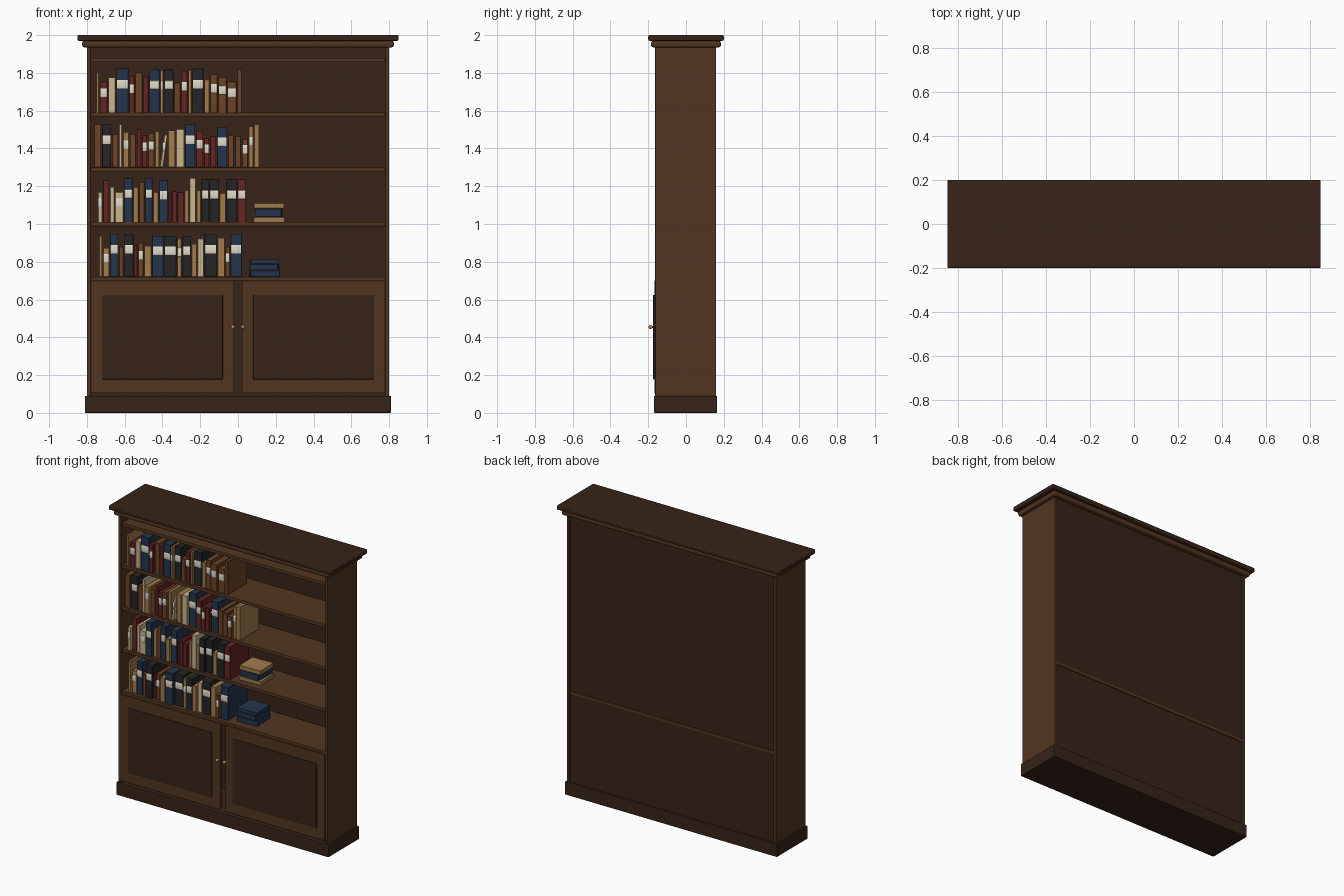
import bpy, math

if "Cube" in bpy.data.objects:
    bpy.data.objects.remove(bpy.data.objects["Cube"])

def mat(name, r, g, b):
    m = bpy.data.materials.new(name)
    m.diffuse_color = (r, g, b, 1)
    m.use_nodes = True
    m.node_tree.nodes["Principled BSDF"].inputs["Base Color"].default_value = m.diffuse_color
    return m

WOOD = mat("wood", 0.085, 0.036, 0.015)
DARK = mat("dark_wood", 0.038, 0.017, 0.009)
BRASS = mat("brass", 0.45, 0.28, 0.1)
LABEL = mat("label", 0.75, 0.7, 0.58)
COVER = {
    "t": mat("tan_cover", 0.36, 0.2, 0.075),
    "m": mat("maroon_cover", 0.13, 0.017, 0.017),
    "c": mat("cream_cover", 0.6, 0.47, 0.27),
    "n": mat("navy_cover", 0.018, 0.035, 0.075),
    "b": mat("brown_cover", 0.15, 0.055, 0.02),
    "k": mat("charcoal_cover", 0.018, 0.018, 0.02),
}

def finish(o, name, m):
    o.name = name
    o.data.materials.append(m)
    return o

def box(name, x, y, z, m, bevel=0.0, seg=2):
    """Box from (min, max) pairs along each axis."""
    bpy.ops.mesh.primitive_cube_add(
        size=1, location=[(a + b) / 2 for a, b in (x, y, z)])
    o = finish(bpy.context.object, name, m)
    o.scale = [b - a for a, b in (x, y, z)]
    bpy.ops.object.transform_apply(location=False, rotation=False, scale=True)
    if bevel:
        mod = o.modifiers.new("edge", 'BEVEL')
        mod.width, mod.segments = bevel, seg
    return o

# Plinth, cornice and crown
box("plinth", (-.81, .81), (-.17, .165), (0, .09), DARK, .004)
box("cornice", (-.825, .825), (-.185, .185), (1.935, 1.97), WOOD, .012, 3)
box("crown", (-.85, .85), (-.2, .2), (1.97, 2.0), DARK, .007, 3)

# Sides and doors, repeated left and right
for s, side in ((-1, "left"), (1, "right")):
    def span(a, b):
        return tuple(sorted((s * a, s * b)))
    box(side + "_side", span(.78, .80), (-.163, .16), (.09, 1.935), WOOD, .002)
    box(side + "_door", span(.02, .78), (-.168, -.148), (.105, .70), WOOD, .003)
    box(side + "_door_panel", span(.08, .72), (-.174, -.16), (.178, .625), DARK, .003)
    bpy.ops.mesh.primitive_cylinder_add(vertices=16, radius=.005, depth=.025,
        location=(s * .027, -.176, .455), rotation=(math.pi / 2, 0, 0))
    finish(bpy.context.object, side + "_knob_stem", BRASS)
    bpy.ops.mesh.primitive_uv_sphere_add(segments=16, ring_count=10, radius=.011,
        location=(s * .027, -.188, .455))
    finish(bpy.context.object, side + "_knob", BRASS)
    bpy.ops.object.shade_smooth()

# Back panels
box("upper_back", (-.78, .78), (.138, .152), (.72, 1.935), DARK)
box("lower_back", (-.78, .78), (.138, .152), (.09, .70), DARK)

# Shelves
for i, z in enumerate((1.01, 1.30, 1.59, 1.88)):
    box(f"shelf_{i + 1}", (-.78, .78), (-.152, .14), (z - .022, z), WOOD, .002)
box("cabinet_top", (-.78, .78), (-.16, .158), (.70, .72), WOOD, .002)

def book_row(row, x, z, books):
    """Upright books: (cover, pitch mm, height mm); capital = labelled, L = leaning."""
    for i, (c, pitch, h) in enumerate(books):
        w, h = (pitch - 5) / 1000, h / 1000
        name = f"book_{row}_{i + 1}"
        front = -.14 + .004 * ((i * 3) % 4 - 1.5)
        depth = .14 + .3 * h
        if c == "L":
            w, tilt = .016, .14
            o = box(name, (-w / 2, w / 2), (front, front + depth), (-h / 2, h / 2), COVER["c"], .0015, 1)
            o.rotation_euler = (0, tilt, 0)
            o.location.x, o.location.z = x + .019, z + h / 2 + .001
            lx = x + .019
        else:
            box(name, (x, x + w), (front, front + depth), (z, z + h), COVER[c.lower()], .0015, 1)
            lx = x + w / 2
        if c.isupper():
            # Rounded spine label
            bpy.ops.mesh.primitive_cylinder_add(vertices=16, radius=.023, depth=w * .9,
                location=(lx, front, z + h * .64), rotation=(0, math.pi / 2, 0))
            o = finish(bpy.context.object, name + "_label", LABEL)
            o.scale.y = .15
            bpy.ops.object.shade_smooth_by_angle()
        x += pitch / 1000

book_row("top", -.75, 1.59, [
    ("t", 19, 212), ("M", 45, 164), ("c", 42, 186), ("N", 69, 233), ("M", 32, 196),
    ("b", 42, 212), ("m", 32, 191), ("N", 58, 228), ("T", 21, 223), ("K", 53, 228),
    ("b", 37, 159), ("M", 37, 217), ("t", 21, 223), ("K", 64, 233), ("t", 32, 175),
    ("B", 42, 202), ("B", 48, 186), ("B", 53, 164), ("b", 27, 228)])
book_row("upper", -.762, 1.30, [
    ("b", 42, 228), ("K", 53, 228), ("b", 37, 175), ("c", 21, 228), ("T", 37, 186),
    ("b", 37, 175), ("m", 27, 202), ("M", 32, 170), ("B", 37, 180), ("t", 27, 191),
    ("L", 42, 172), ("t", 42, 196), ("c", 48, 202), ("N", 58, 228), ("M", 42, 191),
    ("M", 32, 154), ("m", 37, 164), ("N", 58, 212), ("b", 37, 170), ("b", 37, 164),
    ("B", 37, 149), ("T", 27, 217), ("t", 32, 228)])
book_row("middle", -.741, 1.01, [
    ("C", 27, 159), ("m", 37, 223), ("c", 27, 186), ("C", 48, 159), ("N", 48, 233),
    ("t", 32, 186), ("b", 32, 212), ("N", 42, 233), ("t", 32, 159), ("N", 48, 223),
    ("m", 21, 159), ("m", 27, 164), ("m", 37, 159), ("t", 27, 170), ("c", 37, 233),
    ("t", 27, 170), ("K", 42, 228), ("K", 53, 228), ("t", 37, 154), ("K", 58, 228),
    ("M", 48, 228)])
book_row("lower", -.735, .72, [
    ("t", 21, 217), ("T", 37, 154), ("N", 48, 228), ("b", 27, 159), ("K", 53, 228),
    ("m", 21, 170), ("B", 32, 180), ("t", 42, 164), ("N", 64, 217), ("K", 69, 217),
    ("T", 27, 202), ("K", 48, 217), ("t", 32, 175), ("c", 37, 202), ("K", 69, 228),
    ("t", 42, 207), ("B", 27, 159), ("N", 64, 228)])

def stack(name, x, z, books):
    """Flat pile of slightly turned books: (cover, width, thickness, turn)."""
    for i, (c, w, t, turn) in enumerate(books):
        o = box(f"{name}_{i + 1}", (x - w / 2, x + w / 2), (-.105, .045), (z, z + t - .002),
                COVER[c], .0015, 1)
        o.rotation_euler.z = turn
        z += t

stack("middle_stack", .162, 1.01, [("t", .165, .028, .04), ("n", .14, .044, -.04), ("t", .16, .03, .03)])
stack("lower_stack", .14, .72, [("n", .155, .036, .06), ("n", .15, .034, -.05), ("n", .15, .025, .04)])
